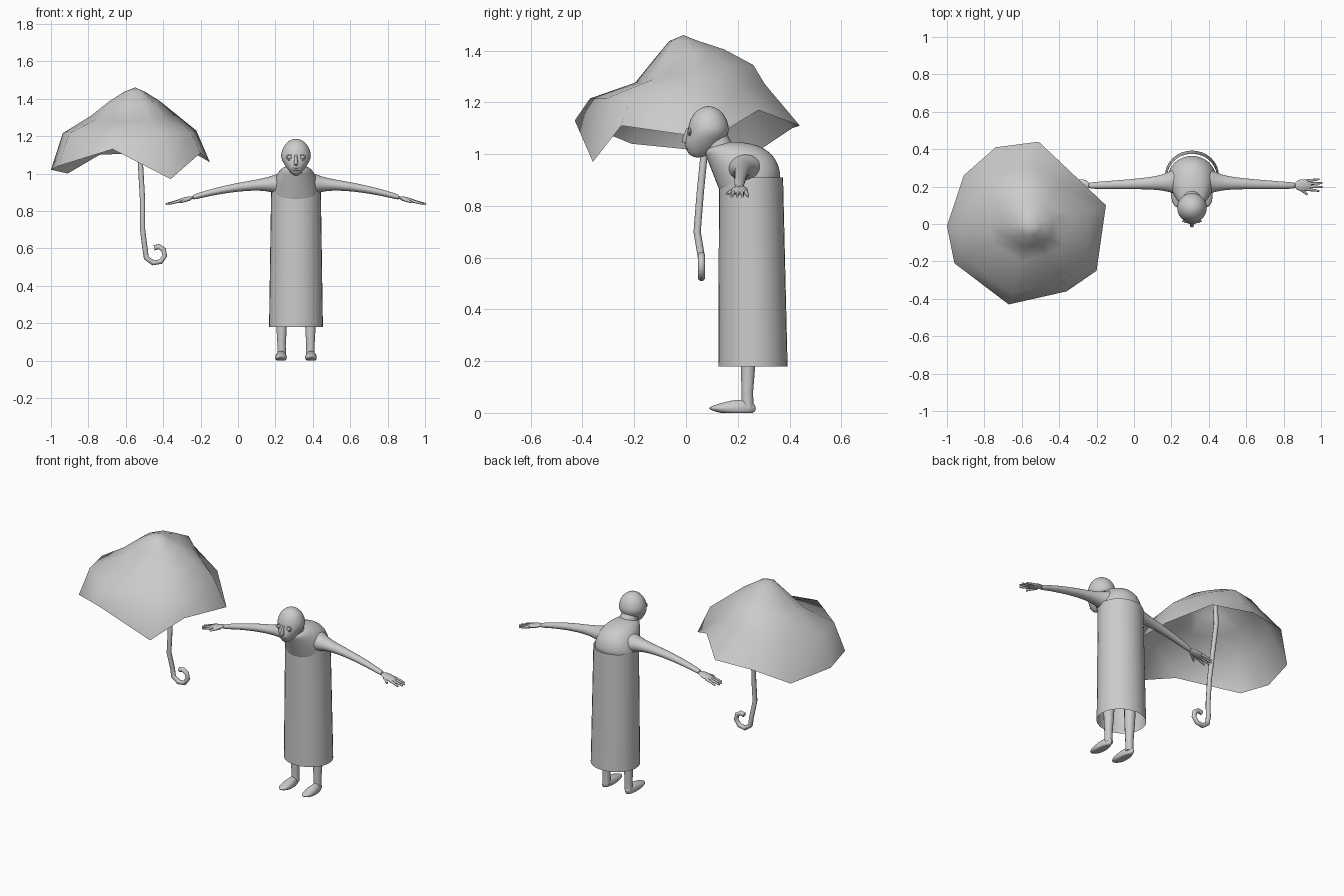
import bpy
import bmesh
from math import sin, cos, pi, atan2, radians
from mathutils import Vector

cube = bpy.data.objects.get("Cube")
if cube:
    bpy.data.objects.remove(cube)

clay = bpy.data.materials.new("pale_grey")
clay.use_nodes = True
grey = (0.6, 0.6, 0.6, 1)
clay.diffuse_color = grey
clay.node_tree.nodes["Principled BSDF"].inputs["Base Color"].default_value = grey
figure_x = 0.31


def finish(name, bm, x=figure_x, mirror=False, subdivide=False):
    bmesh.ops.recalc_face_normals(bm, faces=bm.faces)
    mesh = bpy.data.meshes.new(name)
    bm.to_mesh(mesh)
    bm.free()
    mesh.materials.append(clay)
    for polygon in mesh.polygons:
        polygon.use_smooth = True
    mesh.set_sharp_from_angle(angle=radians(65))
    part = bpy.data.objects.new(name, mesh)
    bpy.context.collection.objects.link(part)
    part.location.x = x
    if mirror:
        part.modifiers.new("mirror", "MIRROR").use_mirror_merge = False
    if subdivide:
        part.modifiers.new("smooth", "SUBSURF").levels = 1


def loft(bm, rings, sides):
    """Skin a list of rings, each a centre and two half axes."""
    loops = []
    for centre, u, v in rings:
        angles = [2 * pi * i / sides for i in range(sides)]
        loops.append([bm.verts.new(centre + u * cos(a) + v * sin(a)) for a in angles])
    for lower, upper in zip(loops, loops[1:]):
        for i in range(sides):
            bm.faces.new((lower[i - 1], lower[i], upper[i], upper[i - 1]))
    bm.faces.new(loops[0])
    bm.faces.new(loops[-1])


def tube(bm, points, radii, sides=8):
    points = [Vector(p) for p in points]
    rings = []
    side = None
    for i, point in enumerate(points):
        along = (points[min(i + 1, len(points) - 1)] - points[max(i - 1, 0)]).normalized()
        if side is None:
            side = along.orthogonal()
        side = (side - along * side.dot(along)).normalized()
        rings.append((point, side * radii[i], along.cross(side) * radii[i]))
    loft(bm, rings, sides)


def ball(bm, centre, size, shape=None):
    """Ellipsoid, optionally reshaped by a rule on the unit sphere."""
    sphere = bmesh.ops.create_uvsphere(bm, u_segments=16, v_segments=12, radius=1)
    for vert in sphere["verts"]:
        if shape:
            shape(vert.co)
        vert.co = Vector(centre) + vert.co * Vector(size)


# Gown: open tapering tube, leaning slightly
bm = bmesh.new()
bmesh.ops.create_cone(bm, segments=32, radius1=0.144, radius2=0.133, depth=0.73)
for vert in bm.verts:
    vert.co.y = vert.co.y * 0.93 + 0.255 - vert.co.z * 0.01
    vert.co.z += 0.545
finish("gown", bm)

# Hunched torso: rings swing from level at the waist to upright at the neck
bm = bmesh.new()
waist_front, neck_front = Vector((0, 0.135, 0.84)), Vector((0, 0.065, 1.02))
rings = []
steps = 8
for i in range(steps + 1):
    swing = radians(90) * i / steps
    fullness = max(cos(swing), 0) ** 0.7
    front = waist_front.lerp(neck_front, i / steps)
    back = Vector((0, 0.14 + 0.23 * fullness, 0.87 + 0.18 * sin(swing) ** 0.7))
    width = 0.05 + 0.082 * fullness
    rings.append(((front + back) / 2, Vector((width, 0, 0)), (back - front) / 2))
loft(bm, rings, 20)
finish("torso", bm, subdivide=True)

# Neck
bm = bmesh.new()
tube(bm, [(0, 0.14, 1), (0, 0.1, 1.08)], [0.055, 0.048], 16)
finish("neck", bm)


def taper_jaw(co):
    drop = min(co.z, 0)
    co.x *= 1 + drop * 0.45
    co.y += drop * 0.5


# Head with a narrow jaw
bm = bmesh.new()
ball(bm, (0, 0.087, 1.086), (0.083, 0.082, 0.1), taper_jaw)
finish("head", bm, subdivide=True)

# Nose and lips
bm = bmesh.new()
tube(bm, [(0, 0.008, 1.1), (0, -0.006, 1.05), (0, 0.01, 1.04)], [0.006, 0.012, 0.006])
finish("nose", bm)
bm = bmesh.new()
for z in (1.02, 1.03):
    ball(bm, (0, 0.008, z), (0.02, 0.01, 0.004))
finish("lips", bm)

# Eyes with raised lids
bm = bmesh.new()
eye = Vector((0.034, 0.018, 1.086))
ball(bm, eye, (0.013, 0.014, 0.011))
turns = [i * pi / 6 for i in range(13)]
lid = [eye + Vector((cos(a) * 0.015, -0.004, sin(a) * 0.013)) for a in turns]
tube(bm, lid, [0.004] * len(lid), 6)
finish("eyes", bm, mirror=True)

# Arms: wide at the shoulder, slim and drooping towards the wrist
bm = bmesh.new()
rings = []
steps = 10
for i in range(steps + 1):
    t = i / steps
    rest = 1 - t
    radius = 0.017 + 0.023 * rest + 0.05 * rest ** 8
    centre = Vector((0.06 + 0.5 * t, 0.235 - 0.03 * t ** 0.5, 0.945 - 0.075 * t * t))
    rings.append((centre, Vector((0, radius, 0)), Vector((0, 0, radius * 0.85))))
loft(bm, rings, 12)
finish("arms", bm, mirror=True, subdivide=True)


def droop(co):
    co.z -= co.x


# Hands: flat palm, four fingers and a thumb
bm = bmesh.new()
ball(bm, (0.595, 0.207, 0.861), (0.05, 0.032, 0.012), droop)
for k in (-1.5, -0.5, 0.5, 1.5):
    knuckle = Vector((0.615, 0.208 + k * 0.015, 0.855))
    fingertip = knuckle + Vector((0.083 - 0.008 * k * k, k * 0.006, -0.018))
    tube(bm, [knuckle, fingertip], [0.009, 0.005])
tube(bm, [(0.57, 0.195, 0.865), (0.617, 0.158, 0.847)], [0.011, 0.006])
finish("hands", bm, mirror=True)

# Legs, running up inside the gown
bm = bmesh.new()
tube(bm, [(0.077, 0.238, 0.02), (0.077, 0.237, 0.08), (0.077, 0.24, 0.2), (0.077, 0.25, 0.8)],
     [0.024, 0.023, 0.03, 0.05], 12)
finish("legs", bm, mirror=True)


def flatten_sole(co):
    co.x *= 1 - 0.2 * co.y
    co.z = max(co.z * (1 + 0.5 * co.y), -0.6)


# Feet
bm = bmesh.new()
ball(bm, (0.08, 0.18, 0.018), (0.031, 0.09, 0.03), flatten_sole)
finish("feet", bm, mirror=True)

# Umbrella canopy: an uneven single sheet, spoke by spoke from rim to tip
rim = [(-0.51, 0.44, 1.11), (-0.74, 0.41, 1.1), (-0.91, 0.26, 1), (-1, -0.01, 1.02),
       (-0.96, -0.21, 1.04), (-0.67, -0.43, 1.13), (-0.36, -0.36, 0.97),
       (-0.2, -0.25, 1.11), (-0.15, 0.1, 1.06), (-0.34, 0.28, 1.17)]
tip = Vector((-0.55, -0.01, 1.46))
bm = bmesh.new()
top = bm.verts.new(tip)
spokes = []
for corner in map(Vector, rim):
    facing = sin(atan2(corner.y - tip.y, corner.x - tip.x))
    back = max(0, facing)
    levels = [(0.86 - 0.16 * back, 1.215 + 0.055 * back),
              (0.52 + 0.08 * facing, 1.31 + 0.035 * facing),
              (0.31 + 0.04 * facing, 1.385 + 0.02 * facing), (0.13, 1.437)]
    spoke = [bm.verts.new(corner)]
    for reach, height in levels:
        point = tip.lerp(corner, reach)
        point.z = height
        spoke.append(bm.verts.new(point))
    spokes.append(spoke)
for left, right in zip(spokes, spokes[1:] + spokes[:1]):
    for i in range(len(left) - 1):
        bm.faces.new((left[i], right[i], right[i + 1], left[i + 1]))
    bm.faces.new((left[-1], right[-1], top))
finish("umbrella_canopy", bm, x=0)

# Umbrella shaft ending in a spiral handle
bm = bmesh.new()
path = [(-0.545, 0.06, 1.41), (-0.53, 0.09, 1.2), (-0.51, 0.055, 0.85), (-0.51, 0.043, 0.7)]
for i in range(8):
    curl, radius = 2.8 + i * pi / 4, 0.066 - i * 0.005
    path.append((-0.435 + radius * cos(curl), 0.06, 0.575 + radius * sin(curl)))
tube(bm, path, [0.014] * len(path))
finish("umbrella_shaft", bm, x=0)
